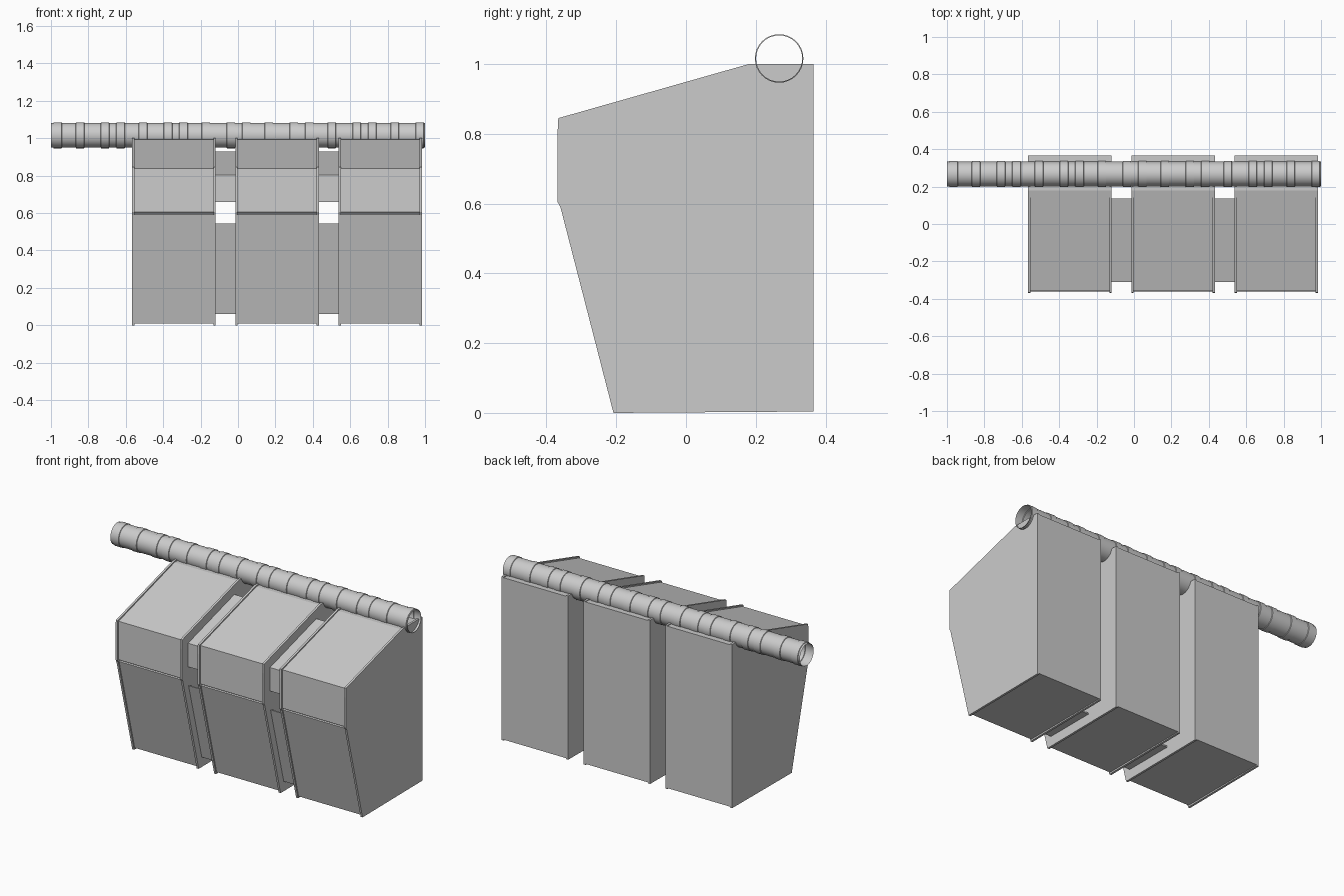
import bpy, bmesh
from math import cos, sin, pi

if "Cube" in bpy.data.objects:
    bpy.data.objects.remove(bpy.data.objects["Cube"])


def make_object(name, bm):
    bmesh.ops.recalc_face_normals(bm, faces=bm.faces[:])
    mesh = bpy.data.meshes.new(name)
    bm.to_mesh(mesh)
    bm.free()
    obj = bpy.data.objects.new(name, mesh)
    bpy.context.collection.objects.link(obj)
    return obj


def extrude_profile(name, points, x0, x1):
    """Solid from a closed (y, z) profile, extruded along x."""
    bm = bmesh.new()
    face = bm.faces.new([bm.verts.new((x0, y, z)) for y, z in points])
    ext = bmesh.ops.extrude_face_region(bm, geom=[face])
    moved = [g for g in ext["geom"] if isinstance(g, bmesh.types.BMVert)]
    bmesh.ops.translate(bm, verts=moved, vec=(x1 - x0, 0, 0))
    return make_object(name, bm)


# Cabinet profiles: outer side panel and slightly recessed body with a door seam
SIDE = [(0.366, 0.004), (0.366, 1.0), (0.18, 1.0), (-0.366, 0.845),
        (-0.369, 0.79), (-0.369, 0.606), (-0.36, 0.59), (-0.208, 0.0)]
BODY = [(0.366, 0.01), (0.366, 0.995), (0.18, 0.992), (-0.358, 0.839),
        (-0.36, 0.606), (-0.346, 0.603), (-0.346, 0.597), (-0.353, 0.593),
        (-0.203, 0.01)]

# Recessed sheets bridging the gaps between cabinets
UPPER = [(0.135, 0.93), (-0.31, 0.803), (-0.31, 0.66),
         (-0.302, 0.66), (-0.302, 0.797), (0.135, 0.922)]
LOWER = [(-0.305, 0.543), (-0.178, 0.06), (0.135, 0.06),
         (0.135, 0.068), (-0.172, 0.068), (-0.297, 0.543)]

STARTS = [-0.566, -0.0145, 0.537]
WIDTH, PANEL = 0.447, 0.013

for i, x in enumerate(STARTS, 1):
    end = x + WIDTH
    extrude_profile(f"cabinet_body_{i}", BODY, x + PANEL, end - PANEL)
    extrude_profile(f"left_side_panel_{i}", SIDE, x, x + PANEL)
    extrude_profile(f"right_side_panel_{i}", SIDE, end - PANEL, end)
    if i < len(STARTS):
        extrude_profile(f"upper_gap_sheet_{i}", UPPER, end, STARTS[i])
        extrude_profile(f"lower_gap_sheet_{i}", LOWER, end, STARTS[i])

# Overhead duct: open thin tube with raised bands in a repeating pattern
CY, CZ, R, BAND_R, HALF = 0.267, 1.016, 0.0662, 0.0695, 0.023
SIDES = 32
centres = [c + 0.3365 * k for k in range(-1, 6) for c in (-0.711, -0.628, -0.508)]
stations = [(-1.0, R)]
for c in sorted(centres):
    if c - HALF > -1 and c + HALF < 1.01:
        a, b = c - HALF, min(c + HALF, 0.998)
        stations += [(a, R), (a + 0.002, BAND_R), (b - 0.002, BAND_R), (b, R)]
stations.append((1.0, R))

bm = bmesh.new()
rings = [[bm.verts.new((x, CY + r * cos(2 * pi * s / SIDES), CZ + r * sin(2 * pi * s / SIDES)))
          for s in range(SIDES)] for x, r in stations]
for p, q in zip(rings, rings[1:]):
    for s in range(SIDES):
        t = (s + 1) % SIDES
        bm.faces.new((p[s], p[t], q[t], q[s]))
duct = make_object("overhead_duct", bm)
bpy.ops.object.select_all(action="DESELECT")
duct.select_set(True)
bpy.context.view_layer.objects.active = duct
bpy.ops.object.shade_smooth_by_angle()
